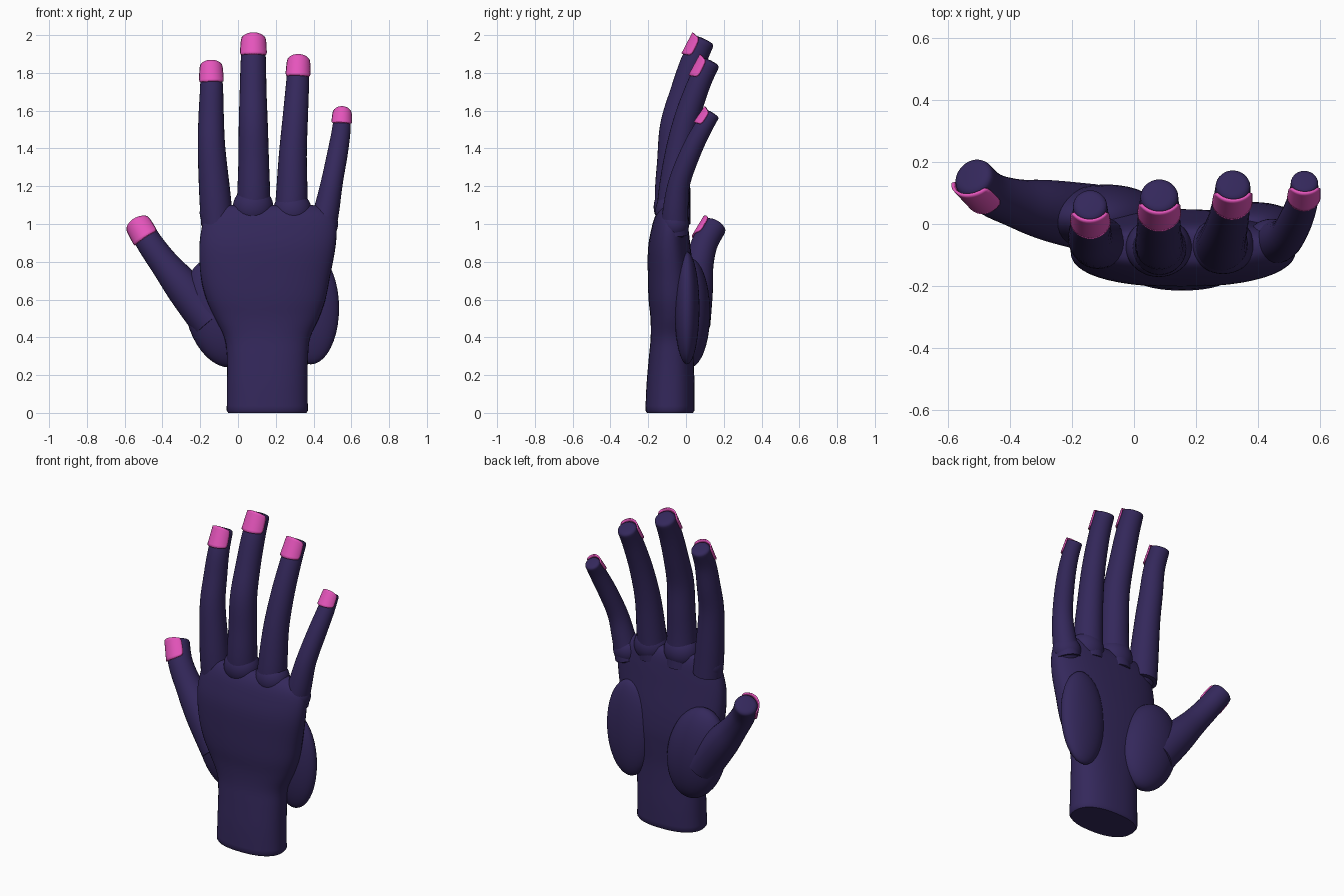
import bpy, bmesh, math
from mathutils import Vector, Euler

if "Cube" in bpy.data.objects:
    bpy.data.objects.remove(bpy.data.objects["Cube"])


def material(name, rgb):
    m = bpy.data.materials.new(name)
    m.diffuse_color = (*rgb, 1)
    m.use_nodes = True
    m.node_tree.nodes["Principled BSDF"].inputs["Base Color"].default_value = m.diffuse_color
    return m


SKIN = material("dark_purple", (0.034, 0.021, 0.105))
PINK = material("nail_pink", (0.78, 0.09, 0.50))


def finish(name, bm, mat, angle=50):
    bmesh.ops.recalc_face_normals(bm, faces=bm.faces[:])
    me = bpy.data.meshes.new(name)
    bm.to_mesh(me)
    bm.free()
    me.materials.append(mat)
    ob = bpy.data.objects.new(name, me)
    bpy.context.collection.objects.link(ob)
    bpy.ops.object.select_all(action='DESELECT')
    ob.select_set(True)
    bpy.context.view_layer.objects.active = ob
    bpy.ops.object.shade_smooth_by_angle(angle=math.radians(angle))
    return ob


def skin_rings(name, rings, mat):
    """Bridge a list of closed point rings and cap both ends."""
    bm = bmesh.new()
    vs = [[bm.verts.new(p) for p in r] for r in rings]
    n = len(vs[0])
    for a, b in zip(vs, vs[1:]):
        for i in range(n):
            j = (i + 1) % n
            bm.faces.new((a[i], a[j], b[j], b[i]))
    bm.faces.new(vs[0])
    bm.faces.new(vs[-1])
    return finish(name, bm, mat)


def smooth_path(keys, steps=6):
    """Catmull-Rom through tuples of numbers."""
    k = [Vector(p) for p in keys]
    out = []
    for i in range(len(k) - 1):
        a, b, c, d = k[max(i - 1, 0)], k[i], k[i + 1], k[min(i + 2, len(k) - 1)]
        for s in range(steps):
            t = s / steps
            out.append(0.5 * (2 * b + (c - a) * t + (2 * a - 5 * b + 4 * c - d) * t * t
                              + (3 * b - a - 3 * c + d) * t ** 3))
    return out + [k[-1]]


def frame(t, hint):
    f = (hint - hint.dot(t) * t).normalized()
    return f, t.cross(f)


def finger(name, keys, hint=(0, -1, 0), nail_len=0.115):
    """Tapered tube (x, y, z, radius) with a blunt rounded tip and a nail plate."""
    hint = Vector(hint)
    path = smooth_path(keys)
    pts = [(Vector(p[:3]), p[3]) for p in path]
    rings = []

    def ring(c, t, r):
        f, s = frame(t, hint)
        rings.append([c + r * (math.cos(a) * f + math.sin(a) * s)
                      for a in (i * math.tau / 28 for i in range(28))])

    for i, (c, r) in enumerate(pts):
        t = (pts[min(i + 1, len(pts) - 1)][0] - pts[max(i - 1, 0)][0]).normalized()
        ring(c, t, r)
    end, r = pts[-1]
    t = (Vector(keys[-1][:3]) - Vector(keys[-2][:3])).normalized()
    for a in (25, 50, 70, 84):
        a = math.radians(a)
        ring(end + t * 0.28 * r * math.sin(a), t, r * (0.55 + 0.45 * math.cos(a)))
    ring(end + t * 0.31 * r, t, r * 0.3)
    skin_rings(name, rings, SKIN)

    # nail: curved plate over the front of the tip, narrower at the free corners
    f, s = frame(t, hint)
    bm = bmesh.new()
    rows, cols, grid = 8, 14, []
    r0 = keys[-2][3]
    for i in range(rows + 1):
        u = i / rows
        half = math.radians(70) * (1 - 0.12 * abs(2 * u - 1) ** 5)
        row = []
        for j in range(cols + 1):
            v = 2 * j / cols - 1
            a = half * v
            rad = r0 + (r - r0) * u + 0.010
            along = -nail_len + u * (nail_len + 0.2 * r) + 0.012 * (1 - v * v) * (2 * u - 1)
            row.append(bm.verts.new(end + t * along + rad * (math.cos(a) * f + math.sin(a) * s)))
        grid.append(row)
    for a, b in zip(grid, grid[1:]):
        for j in range(cols):
            bm.faces.new((a[j], a[j + 1], b[j + 1], b[j]))
    nail = finish(name + "_nail", bm, PINK)
    # make the plate face outward, then thicken it inward
    if nail.data.polygons[len(nail.data.polygons) // 2].normal.dot(f) < 0:
        nail.data.flip_normals()
    mod = nail.modifiers.new("thickness", 'SOLIDIFY')
    mod.thickness = 0.009
    mod.offset = -1


def ellipsoid(name, centre, radii, rot=(0, 0, 0)):
    bm = bmesh.new()
    bmesh.ops.create_uvsphere(bm, u_segments=36, v_segments=20, radius=1)
    m = Euler(rot).to_matrix()
    for v in bm.verts:
        v.co = Vector(centre) + m @ Vector([v.co[i] * radii[i] for i in range(3)])
    finish(name, bm, SKIN)


# wrist and palm: z, centre x, centre y, half width, half depth
sections = [
    (0.012, 0.155, -0.085, 0.215, 0.130), (0.15, 0.155, -0.082, 0.213, 0.127),
    (0.30, 0.156, -0.078, 0.215, 0.118), (0.40, 0.155, -0.074, 0.228, 0.113),
    (0.50, 0.153, -0.072, 0.275, 0.116), (0.60, 0.148, -0.075, 0.315, 0.123),
    (0.72, 0.145, -0.080, 0.342, 0.122), (0.87, 0.155, -0.088, 0.360, 0.113),
    (0.98, 0.165, -0.085, 0.357, 0.097), (1.05, 0.165, -0.080, 0.335, 0.080),
    (1.09, 0.150, -0.075, 0.290, 0.055), (1.10, 0.145, -0.072, 0.250, 0.025)]
rows = [Vector((0, 0.155, -0.085, 0.207, 0.122))] + smooth_path(sections, 4)


def section(z, cx, cy, rx, ry, n=48):
    pts = []
    for i in range(n):
        c, s = math.cos(i * math.tau / n), math.sin(i * math.tau / n)
        pts.append((cx + rx * math.copysign(abs(c) ** 0.85, c),
                    cy + ry * math.copysign(abs(s) ** 0.85, s), z))
    return pts


skin_rings("palm_and_wrist", [section(*r) for r in rows], SKIN)

# fleshy pads below the thumb and the little finger
ellipsoid("thumb_pad", (-0.09, 0.02, 0.53), (0.185, 0.108, 0.295), (0, -0.25, 0))
ellipsoid("outer_palm_pad", (0.385, 0.005, 0.555), (0.15, 0.066, 0.298))

# knuckle bulges at the finger roots
for name, c, r in [("index", (-0.115, -0.06, 1.06), 0.088), ("middle", (0.08, -0.075, 1.09), 0.107),
                   ("ring", (0.288, -0.07, 1.07), 0.102), ("little", (0.445, -0.06, 1.0), 0.085)]:
    ellipsoid(name + "_knuckle", c, (r, r * 0.9, r))

# fingers and thumb with nails
finger("index_finger", [
    (-0.11, -0.06, 1.0, 0.085), (-0.122, -0.06, 1.15, 0.083), (-0.140, -0.050, 1.40, 0.073),
    (-0.142, -0.020, 1.57, 0.067), (-0.140, 0.010, 1.715, 0.061), (-0.142, 0.058, 1.822, 0.055)],
    nail_len=0.09)
finger("middle_finger", [
    (0.08, -0.07, 1.0, 0.09), (0.083, -0.078, 1.16, 0.087), (0.083, -0.072, 1.33, 0.081),
    (0.081, -0.060, 1.52, 0.077), (0.080, -0.012, 1.70, 0.071), (0.081, 0.038, 1.855, 0.067),
    (0.082, 0.088, 1.963, 0.061)], nail_len=0.09)
finger("ring_finger", [
    (0.275, -0.07, 1.0, 0.085), (0.284, -0.065, 1.14, 0.084), (0.290, -0.040, 1.36, 0.074),
    (0.303, 0.005, 1.56, 0.067), (0.315, 0.068, 1.74, 0.061), (0.320, 0.122, 1.85, 0.056)],
    nail_len=0.09)
finger("little_finger", [
    (0.44, -0.06, 0.95, 0.075), (0.470, -0.055, 1.08, 0.067), (0.497, -0.035, 1.22, 0.058),
    (0.528, 0.025, 1.38, 0.054), (0.547, 0.085, 1.50, 0.049), (0.551, 0.133, 1.578, 0.044)],
    nail_len=0.068)
finger("thumb", [
    (-0.14, 0.02, 0.48, 0.11), (-0.28, 0.045, 0.655, 0.098), (-0.385, 0.068, 0.785, 0.078),
    (-0.465, 0.098, 0.895, 0.070), (-0.517, 0.148, 0.985, 0.066)],
    hint=(-0.2, -1, 0), nail_len=0.09)
